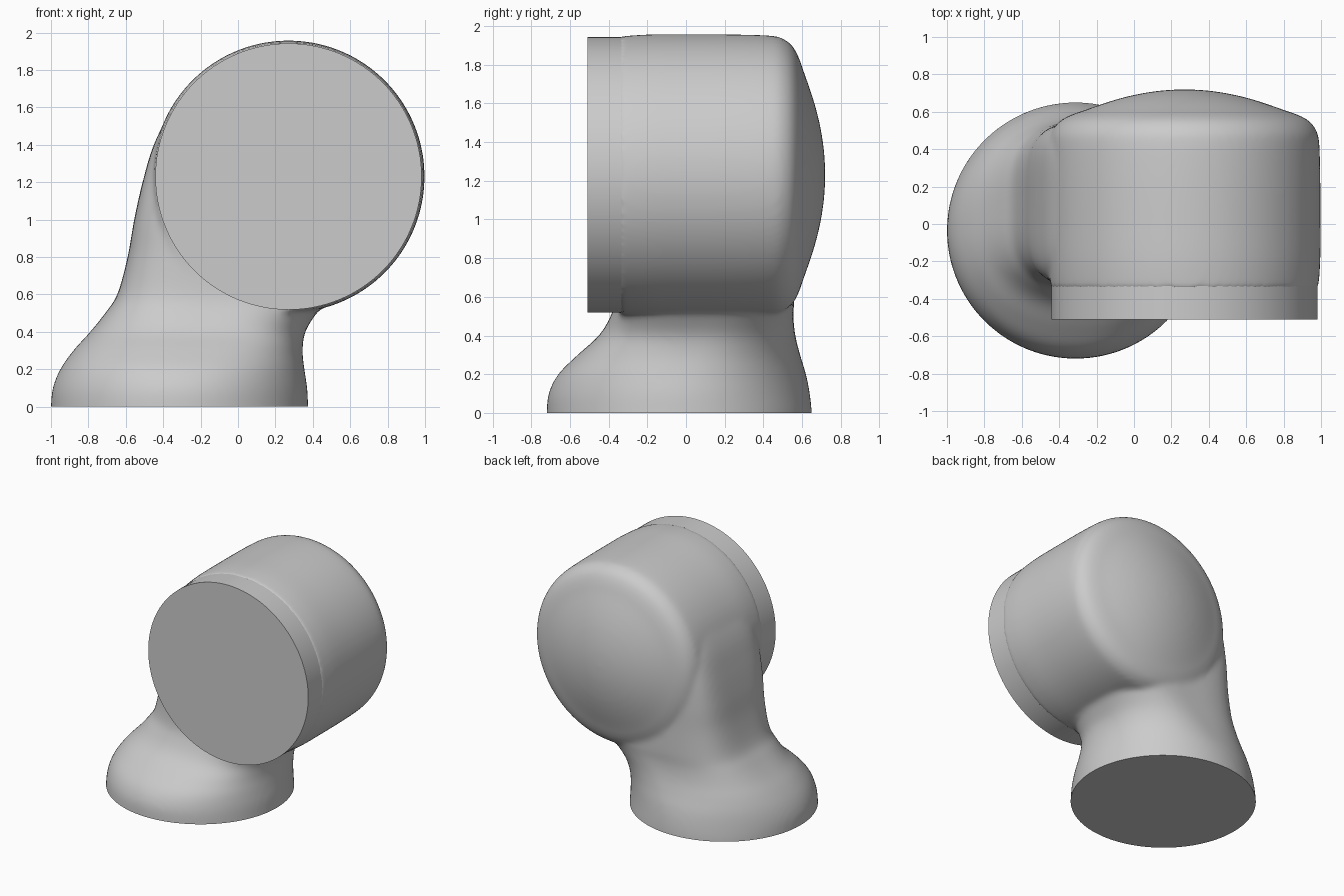
import bpy, bmesh
from math import cos, sin, pi, copysign
from mathutils import Vector

cube = bpy.data.objects.get("Cube")
if cube:
    bpy.data.objects.remove(cube, do_unlink=True)

grey = bpy.data.materials.new("plain_grey")
grey.use_nodes = True
COLOUR = (0.6, 0.6, 0.6, 1)
grey.diffuse_color = COLOUR
grey.node_tree.nodes["Principled BSDF"].inputs["Base Color"].default_value = COLOUR

HEAD_X, HEAD_Z = 0.27, 1.23
SIDES = 128


def loft(bm, rings):
    """Skin a list of point rings and cap both ends."""
    loops = [[bm.verts.new(p) for p in ring] for ring in rings]
    for a, b in zip(loops, loops[1:]):
        for i in range(SIDES):
            j = (i + 1) % SIDES
            bm.faces.new((a[i], a[j], b[j], b[i]))
    bm.faces.new(loops[0])
    bm.faces.new(loops[-1])


def head_ring(r, y):
    return [Vector((HEAD_X + r * cos(2 * pi * i / SIDES), y,
                    HEAD_Z + r * sin(2 * pi * i / SIDES))) for i in range(SIDES)]


def neck_ring(z, x0, x1, y0, y1, power):
    """Superellipse cross-section filling the given box."""
    ring = []
    for i in range(SIDES):
        c, s = cos(2 * pi * i / SIDES), sin(2 * pi * i / SIDES)
        u = copysign(abs(c) ** (2 / power), c)
        v = copysign(abs(s) ** (2 / power), s)
        ring.append(Vector(((x0 + x1) / 2 + u * (x1 - x0) / 2,
                            (y0 + y1) / 2 + v * (y1 - y0) / 2, z)))
    return ring


def smooth_sections(keys, steps=5):
    """Catmull-Rom interpolation between section rows."""
    out = []
    for k in range(len(keys) - 1):
        p = [keys[max(0, min(len(keys) - 1, k + d))] for d in (-1, 0, 1, 2)]
        for n in range(steps):
            t = n / steps
            out.append([b + t * (c - a) / 2 + t * t * (a - 2.5 * b + 2 * c - d / 2)
                        + t ** 3 * (1.5 * b - a / 2 - 1.5 * c + d / 2)
                        for a, b, c, d in zip(*p)])
    return out + [keys[-1]]


def make_object(name, bm):
    bmesh.ops.recalc_face_normals(bm, faces=bm.faces)
    mesh = bpy.data.meshes.new(name)
    bm.to_mesh(mesh)
    bm.free()
    mesh.materials.append(grey)
    obj = bpy.data.objects.new(name, mesh)
    bpy.context.collection.objects.link(obj)
    return obj


def shade(obj):
    bpy.ops.object.select_all(action="DESELECT")
    obj.select_set(True)
    bpy.context.view_layer.objects.active = obj
    bpy.ops.object.shade_smooth_by_angle(angle=pi / 5)


# Neck: height, left, right, front, back, squareness
NECK = [
    (-0.1, -1.0, 0.38, -0.72, 0.65, 2),
    (0, -1.0, 0.375, -0.72, 0.65, 2),
    (0.1, -0.99, 0.37, -0.71, 0.64, 2),
    (0.2, -0.95, 0.355, -0.66, 0.62, 2.1),
    (0.3, -0.88, 0.345, -0.56, 0.59, 2.3),
    (0.4, -0.79, 0.36, -0.45, 0.565, 2.6),
    (0.5, -0.71, 0.42, -0.39, 0.555, 3),
    (0.6, -0.645, 0.5, -0.36, 0.56, 3.4),
    (0.8, -0.59, 0.55, -0.35, 0.56, 3.9),
    (1.0, -0.555, 0.55, -0.35, 0.56, 4.5),
    (1.2, -0.51, 0.55, -0.35, 0.56, 5),
    (1.4, -0.45, 0.55, -0.35, 0.56, 5),
    (1.6, -0.345, 0.5, -0.34, 0.55, 5),
    (1.75, -0.2, 0.45, -0.33, 0.54, 5),
]
# Domed head: radius, depth
HEAD = [(0.715, -0.35), (0.726, -0.2), (0.727, 0), (0.726, 0.25), (0.72, 0.44),
        (0.705, 0.5), (0.67, 0.548), (0.61, 0.582), (0.53, 0.61),
        (0.4, 0.655), (0.27, 0.69), (0.13, 0.713), (0.01, 0.72)]

bm = bmesh.new()
loft(bm, [neck_ring(*row) for row in smooth_sections(NECK)])
loft(bm, [head_ring(r, y) for r, y in smooth_sections(HEAD, 3)])
body = make_object("body", bm)

# Fuse neck and head into one skin and soften the join
fuse = body.modifiers.new("fuse", "REMESH")
fuse.mode = "VOXEL"
fuse.voxel_size = 0.018
soften = body.modifiers.new("soften", "SMOOTH")
soften.factor = 0.5
soften.iterations = 10
fused = bpy.data.meshes.new_from_object(
    body.evaluated_get(bpy.context.evaluated_depsgraph_get()))
body.modifiers.clear()

# Trim the foot to a flat base
bm = bmesh.new()
bm.from_mesh(fused)
cut = bmesh.ops.bisect_plane(bm, geom=bm.verts[:] + bm.edges[:] + bm.faces[:],
                             plane_co=(0, 0, 0), plane_no=(0, 0, -1), clear_outer=True)
rim = [e for e in cut["geom_cut"] if isinstance(e, bmesh.types.BMEdge)]
bmesh.ops.contextual_create(bm, geom=rim)
bmesh.ops.recalc_face_normals(bm, faces=bm.faces)
bm.to_mesh(body.data)
bm.free()
shade(body)

# Flat disc on the front of the head
bm = bmesh.new()
loft(bm, [head_ring(0.712, -0.51), head_ring(0.712, -0.3)])
shade(make_object("front_disc", bm))
